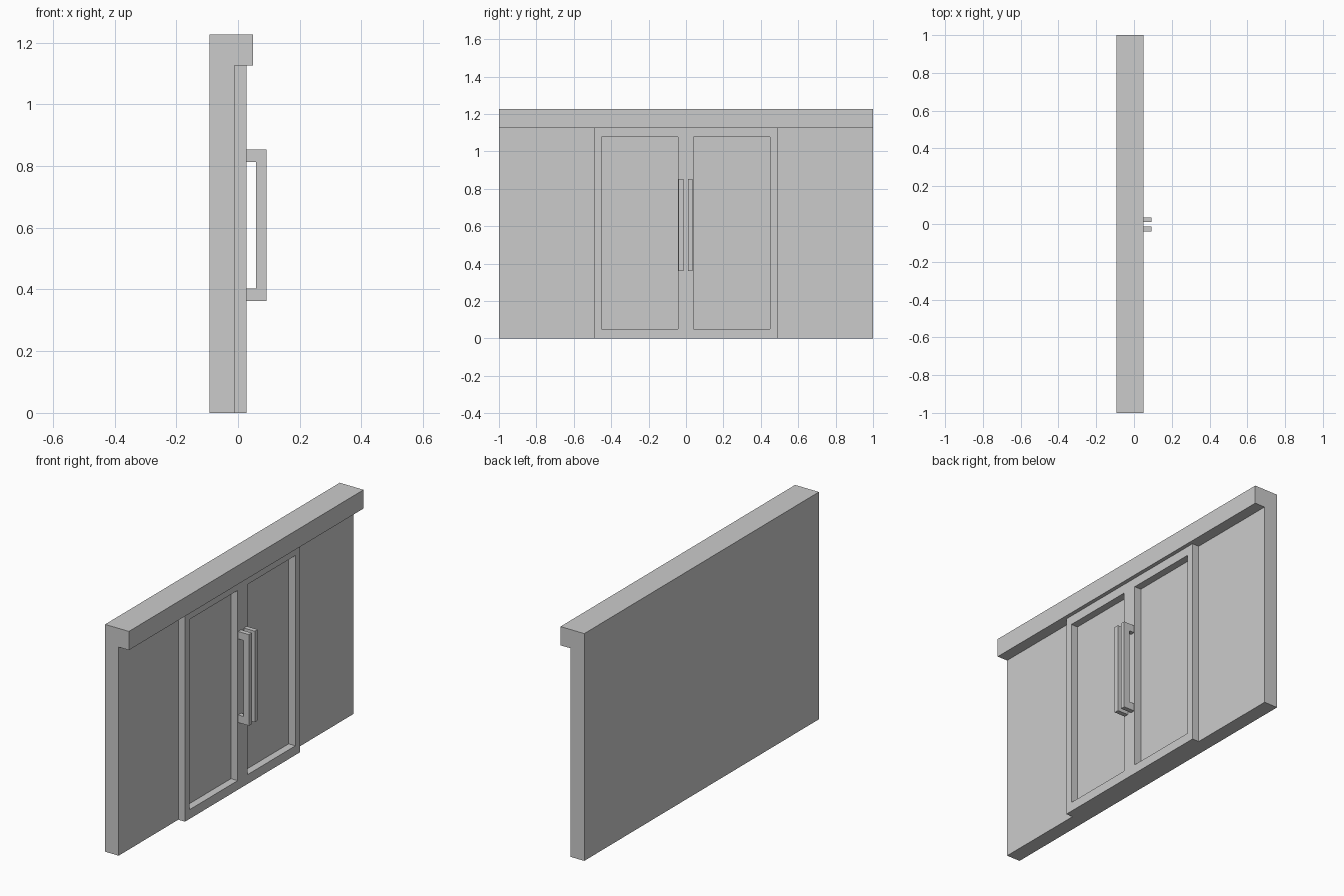
import bpy, bmesh
from mathutils import Vector

if "Cube" in bpy.data.objects:
    bpy.data.objects.remove(bpy.data.objects["Cube"])


def finish(name, bm):
    bmesh.ops.recalc_face_normals(bm, faces=bm.faces)
    mesh = bpy.data.meshes.new(name)
    bm.to_mesh(mesh)
    bm.free()
    obj = bpy.data.objects.new(name, mesh)
    bpy.context.collection.objects.link(obj)
    return obj


def extrude(bm, faces, offset):
    geom = bmesh.ops.extrude_face_region(bm, geom=faces, use_keep_orig=True)["geom"]
    verts = [g for g in geom if isinstance(g, bmesh.types.BMVert)]
    bmesh.ops.translate(bm, verts=verts, vec=Vector(offset))


def prism(name, profile, y0, y1):
    """Extrude an x-z profile along y."""
    bm = bmesh.new()
    face = bm.faces.new([bm.verts.new((x, y0, z)) for x, z in profile])
    extrude(bm, [face], (0, y1 - y0, 0))
    return finish(name, bm)


BACK, WALL, FRAME, HEADER, GRIP = -0.093, -0.012, 0.028, 0.049, 0.093
TOP, LINTEL = 1.226, 1.125
MID = -0.002  # centre line of the double door

# Wall with overhanging header
prism("wall_and_header", [(BACK, 0), (WALL, 0), (WALL, LINTEL), (HEADER, LINTEL),
                          (HEADER, TOP), (BACK, TOP)], -1, 1)

# Door frame: a cell grid with the two panel openings left out
ys = [MID + y for y in (-0.49, -0.451, -0.041, 0.041, 0.451, 0.49)]
zs = [0, 0.05, 1.076, LINTEL]
bm = bmesh.new()
grid = [[bm.verts.new((WALL, y, z)) for z in zs] for y in ys]
cells = []
for i in range(len(ys) - 1):
    for j in range(len(zs) - 1):
        if j == 1 and i in (1, 3):
            continue
        cells.append(bm.faces.new((grid[i][j], grid[i + 1][j],
                                   grid[i + 1][j + 1], grid[i][j + 1])))
extrude(bm, cells, (FRAME - WALL, 0, 0))
finish("door_frame", bm)

# Pair of C-shaped pull handles
c_shape = [(FRAME, 0.362), (GRIP, 0.362), (GRIP, 0.853), (FRAME, 0.853),
           (FRAME, 0.813), (0.059, 0.813), (0.059, 0.403), (FRAME, 0.403)]
for side, s in (("left", -1), ("right", 1)):
    prism("handle_" + side, c_shape, MID + s * 0.012, MID + s * 0.037)
